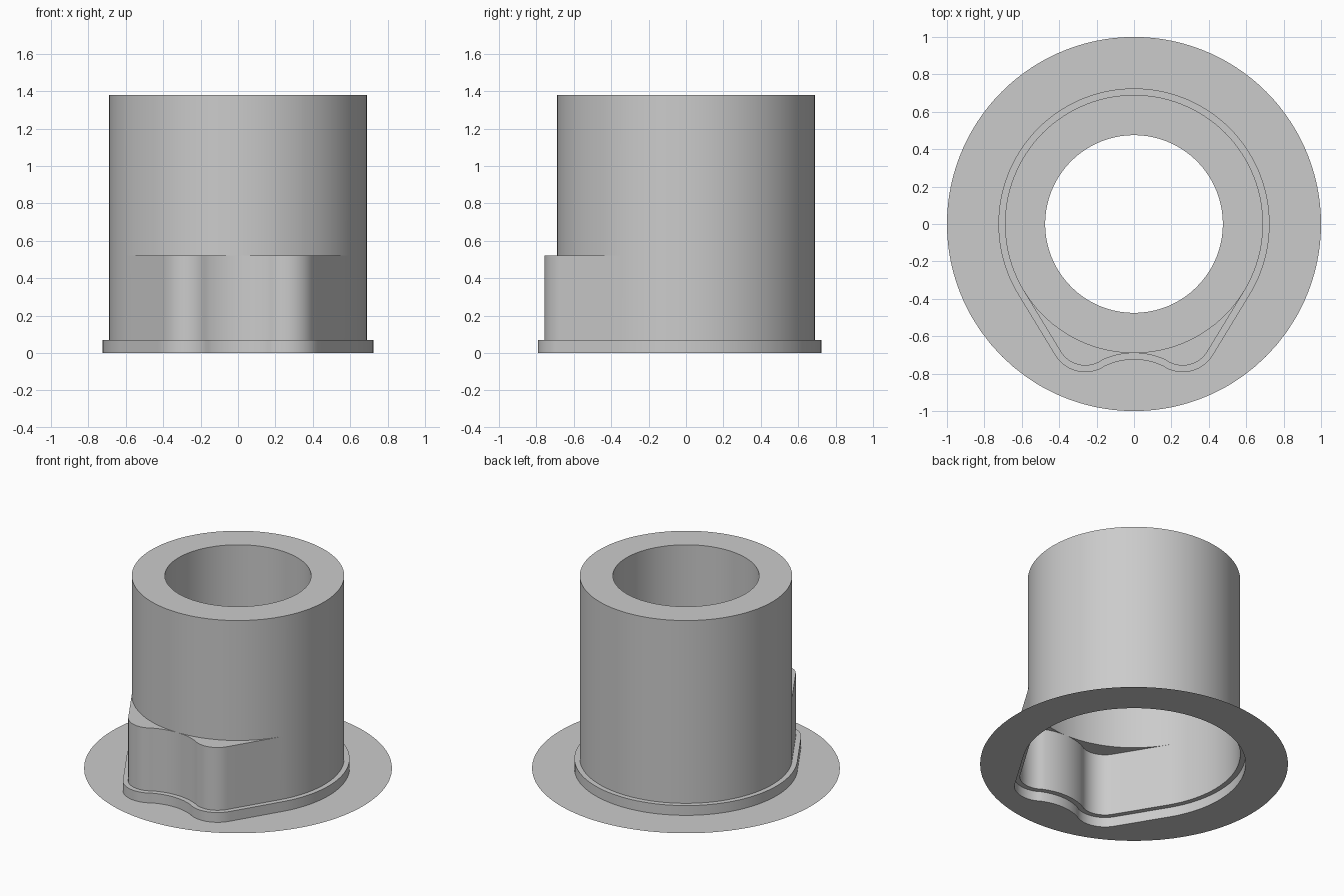
import bpy, bmesh
from math import sin, cos, radians, atan2, hypot

if "Cube" in bpy.data.objects:
    bpy.data.objects.remove(bpy.data.objects["Cube"])

grey = bpy.data.materials.new("plain_grey")
grey.diffuse_color = (0.6, 0.6, 0.6, 1)
grey.use_nodes = True
grey.node_tree.nodes["Principled BSDF"].inputs["Base Color"].default_value = grey.diffuse_color

R, LOBE, LX, LY = 0.69, 0.155, 0.26, -0.602
VALLEY = 0.40                      # radius of the hollow between the lobes
VY = -R - VALLEY


def arc(cx, cy, r, a0, a1, n):
    return [(cx + r * cos(radians(a0 + (a1 - a0) * i / n)),
             cy + r * sin(radians(a0 + (a1 - a0) * i / n))) for i in range(n + 1)]


def outline(d):
    """Round body with two front lobes, grown outwards by d (counter-clockwise)."""
    t = atan2(LY - VY, LX) * 57.29578          # direction valley centre -> lobe
    half = arc(0, VY, VALLEY - d, 90, t, 10)[:-1]
    half += arc(LX, LY, LOBE + d, t - 180, -30, 16)
    # straight tangent flank, subdivided
    ax, ay = half[-1]
    bx, by = (R + d) * cos(radians(-30)), (R + d) * sin(radians(-30))
    half += [(ax + (bx - ax) * k / 6, ay + (by - ay) * k / 6) for k in range(1, 6)]
    half += arc(0, 0, R + d, -30, 90, 40)
    return half + [(-x, y) for x, y in half[-2:0:-1]]


def circle(r, like):
    """Circle whose points lie at the same angles as another outline."""
    return [(r * x / hypot(x, y), r * y / hypot(x, y)) for x, y in like]


def loft(name, rings):
    bm = bmesh.new()
    loops = [[bm.verts.new((x, y, z)) for x, y in pts] for pts, z in rings]
    for a, b in zip(loops, loops[1:]):
        for i in range(len(a)):
            j = (i + 1) % len(a)
            bm.faces.new((a[i], a[j], b[j], b[i]))
    bmesh.ops.remove_doubles(bm, verts=bm.verts, dist=0.0005)
    bmesh.ops.dissolve_degenerate(bm, edges=bm.edges, dist=0.0002)
    me = bpy.data.meshes.new(name)
    bm.to_mesh(me)
    bm.free()
    me.materials.append(grey)
    ob = bpy.data.objects.new(name, me)
    bpy.context.collection.objects.link(ob)
    bpy.context.view_layer.objects.active = ob
    ob.select_set(True)
    bpy.ops.object.shade_smooth_by_angle(angle=radians(30))
    ob.select_set(False)


wall, foot = outline(0), outline(0.035)
round_wall = circle(R, wall)
bore = circle(0.475, wall)

# thin base sheet with the foot outline left open
loft("base_plate", [(circle(1.0, foot), 0), (foot, 0)])
# low stepped foot
loft("foot_flange", [(foot, 0), (foot, 0.07), (wall, 0.07)])
# hollow body: lobed lower wall, lobe roof, round tube, top rim, bore
loft("tube_body", [(wall, 0.07), (wall, 0.52), (round_wall, 0.52),
                   (round_wall, 1.38), (bore, 1.38), (bore, 0.75)])
